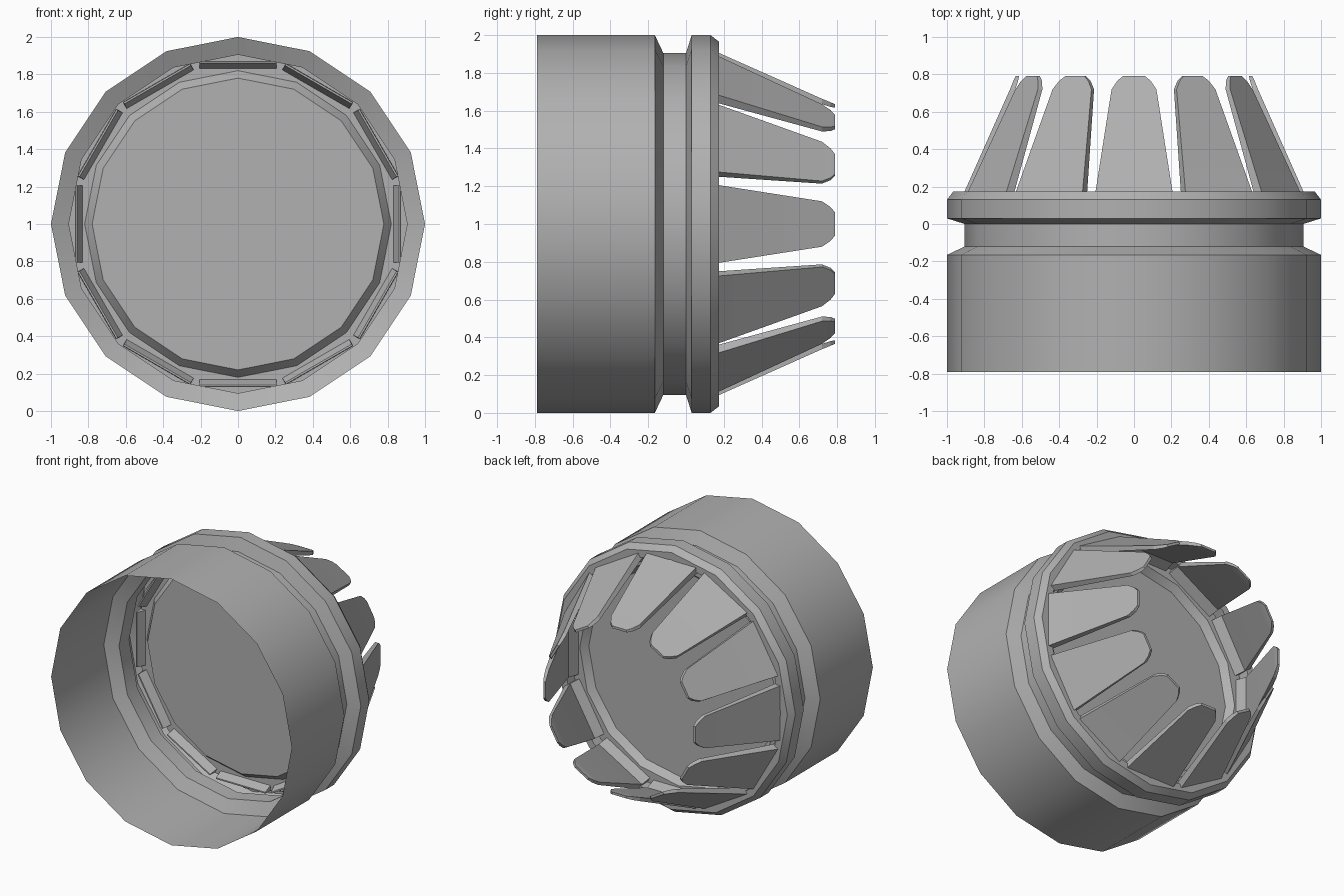
import bpy, bmesh, math
from mathutils import Matrix

if "Cube" in bpy.data.objects:
    bpy.data.objects.remove(bpy.data.objects["Cube"])

SIDES = 16
PETALS = 12
CENTRE = Matrix.Translation((0, 0, 1))

# Dark grey finish shared by every part
grey = bpy.data.materials.new("dark_grey")
grey.diffuse_color = (0.44, 0.44, 0.44, 1)
grey.use_nodes = True
grey.node_tree.nodes["Principled BSDF"].inputs["Base Color"].default_value = grey.diffuse_color


def finish(name, bm, angle=30):
    bmesh.ops.recalc_face_normals(bm, faces=bm.faces)
    bm.transform(CENTRE)
    mesh = bpy.data.meshes.new(name)
    bm.to_mesh(mesh)
    bm.free()
    mesh.materials.append(grey)
    obj = bpy.data.objects.new(name, mesh)
    bpy.context.collection.objects.link(obj)
    bpy.ops.object.select_all(action='DESELECT')
    obj.select_set(True)
    bpy.context.view_layer.objects.active = obj
    bpy.ops.object.shade_smooth_by_angle(angle=math.radians(angle))
    return obj


def lathe(name, profile, cap_end=False):
    """Turn a (y, radius) profile around the y axis as a thin sheet."""
    bm = bmesh.new()
    rings = []
    for y, r in profile:
        rings.append([bm.verts.new((r * math.sin(a), y, r * math.cos(a)))
                      for a in (math.tau * k / SIDES for k in range(SIDES))])
    for a, b in zip(rings, rings[1:]):
        for k in range(SIDES):
            n = (k + 1) % SIDES
            bm.faces.new((a[k], a[n], b[n], b[k]))
    if cap_end:
        bm.faces.new(rings[-1])
    return finish(name, bm)


# Open sleeve with a waist groove and a front collar
lathe("sleeve", [(-0.79, 1.0), (-0.165, 1.0), (-0.12, 0.905), (0.0, 0.905),
                 (0.03, 1.0), (0.13, 1.0), (0.175, 0.965), (0.175, 0.91),
                 (0.09, 0.91)])

# Recessed plate with a bevelled rim closing the sleeve
lathe("recessed_plate", [(0.09, 0.91), (0.09, 0.82), (0.04, 0.78)], cap_end=True)

# Tapered petals leaning inward; stations are (y, outer r, inner r, half width)
stations = [(0.03, 0.87, 0.86, 0.205), (0.09, 0.872, 0.832, 0.207),
            (0.165, 0.91, 0.86, 0.207), (0.72, 0.663, 0.635, 0.12),
            (0.765, 0.645, 0.62, 0.09), (0.79, 0.633, 0.615, 0.06)]
for i in range(PETALS):
    bm = bmesh.new()
    loops = [[bm.verts.new(p) for p in ((-w, y, ro), (w, y, ro), (w, y, ri), (-w, y, ri))]
             for y, ro, ri, w in stations]
    for a, b in zip(loops, loops[1:]):
        for k in range(4):
            n = (k + 1) % 4
            bm.faces.new((a[k], a[n], b[n], b[k]))
    bm.faces.new(loops[0])
    bm.faces.new(loops[-1])
    bm.transform(Matrix.Rotation(math.tau * i / PETALS, 4, 'Y'))
    finish(f"petal_{i + 1}", bm, 10)
